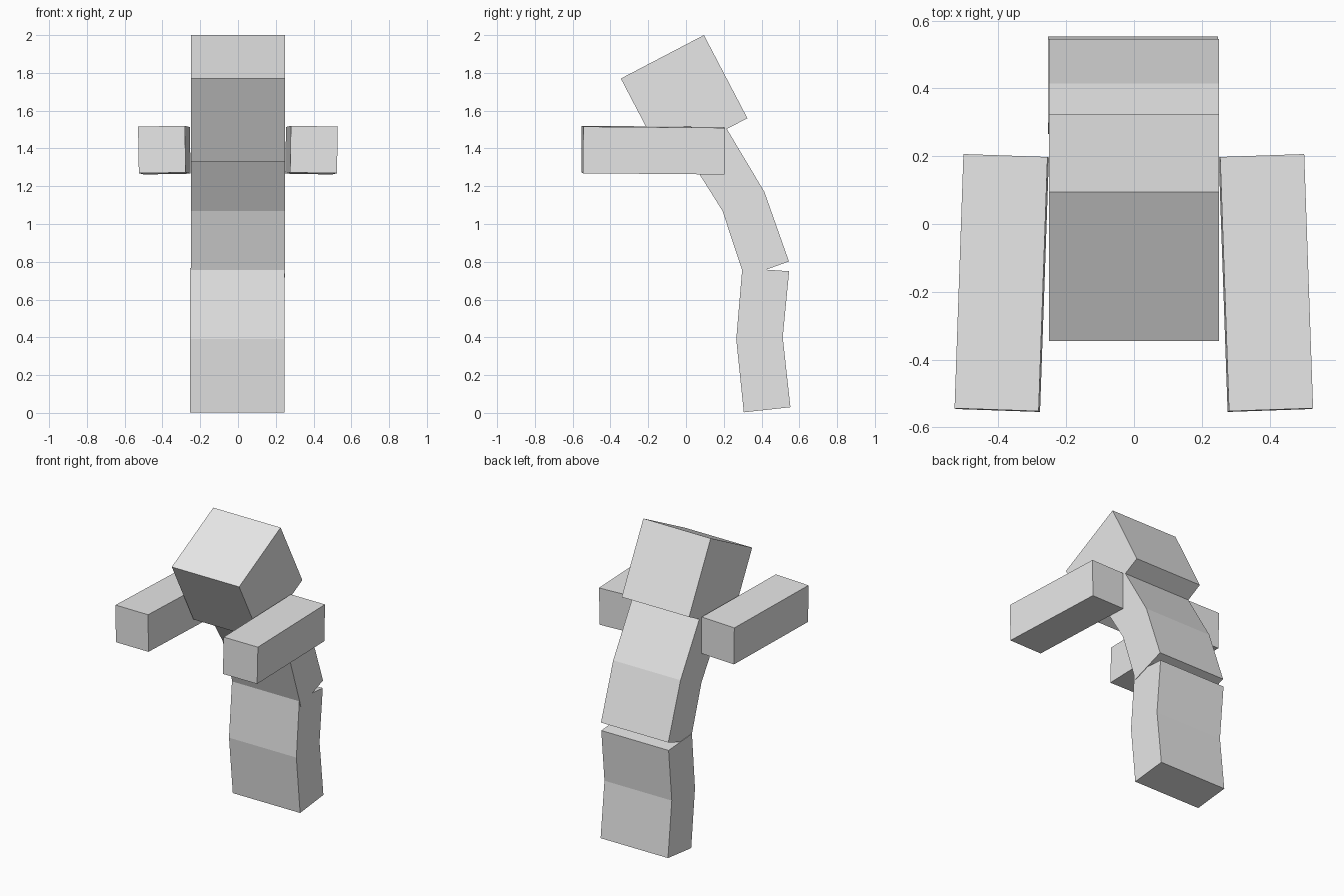
import bpy
import bmesh
from math import radians
from mathutils import Matrix, Vector

cube = bpy.data.objects.get("Cube")
if cube:
    bpy.data.objects.remove(cube, do_unlink=True)

grey = bpy.data.materials.new("plain_grey")
grey.use_nodes = True
grey.diffuse_color = (0.8, 0.8, 0.8, 1)
grey.node_tree.nodes["Principled BSDF"].inputs["Base Color"].default_value = (0.8, 0.8, 0.8, 1)


def finish(bm, name):
    bmesh.ops.recalc_face_normals(bm, faces=bm.faces[:])
    mesh = bpy.data.meshes.new(name)
    bm.to_mesh(mesh)
    bm.free()
    mesh.materials.append(grey)
    obj = bpy.data.objects.new(name, mesh)
    bpy.context.collection.objects.link(obj)
    return obj


def bent_block(name, front, back, x0, x1):
    """Block whose side outline runs along matching front and back (y, z) points."""
    bm = bmesh.new()
    rings = []
    for (fy, fz), (by, bz) in zip(front, back):
        corners = [(x0, fy, fz), (x1, fy, fz), (x1, by, bz), (x0, by, bz)]
        rings.append([bm.verts.new(c) for c in corners])
    for low, high in zip(rings, rings[1:]):
        for i in range(4):
            j = (i + 1) % 4
            bm.faces.new((low[i], low[j], high[j], high[i]))
    bm.faces.new(rings[0])
    bm.faces.new(rings[-1])
    return finish(bm, name)


# Head, tipped forward
bent_block("head", [(-0.115, 1.33), (-0.345, 1.77)], [(0.325, 1.56), (0.095, 2.0)], -0.25, 0.25)

# Torso, bent at the waist
bent_block("torso", [(0.31, 0.717), (0.193, 1.07), (0.0, 1.377)],
           [(0.545, 0.802), (0.415, 1.17), (0.215, 1.505)], -0.25, 0.25)

# Legs, bent at the knee
leg_front = [(0.306, 0.003), (0.266, 0.39), (0.298, 0.767)]
leg_back = [(0.553, 0.03), (0.512, 0.4), (0.546, 0.75)]
bent_block("right_leg", leg_front, leg_back, -0.253, -0.002)
bent_block("left_leg", leg_front, leg_back, -0.002, 0.247)

# Arms, stretched forward and slightly splayed
for name, side, x in (("right_arm", -1, -0.39), ("left_arm", 1, 0.389)):
    bm = bmesh.new()
    bmesh.ops.create_cube(bm, size=1)
    bmesh.ops.scale(bm, vec=Vector((0.248, 0.75, 0.247)), verts=bm.verts[:])
    turn = Matrix.Rotation(radians(2 * side), 4, "Z") @ Matrix.Rotation(radians(-0.5), 4, "X")
    roll = Matrix.Rotation(radians(side), 4, "Y")
    bm.transform(Matrix.Translation((x, -0.174, 1.391)) @ turn @ roll)
    finish(bm, name)
